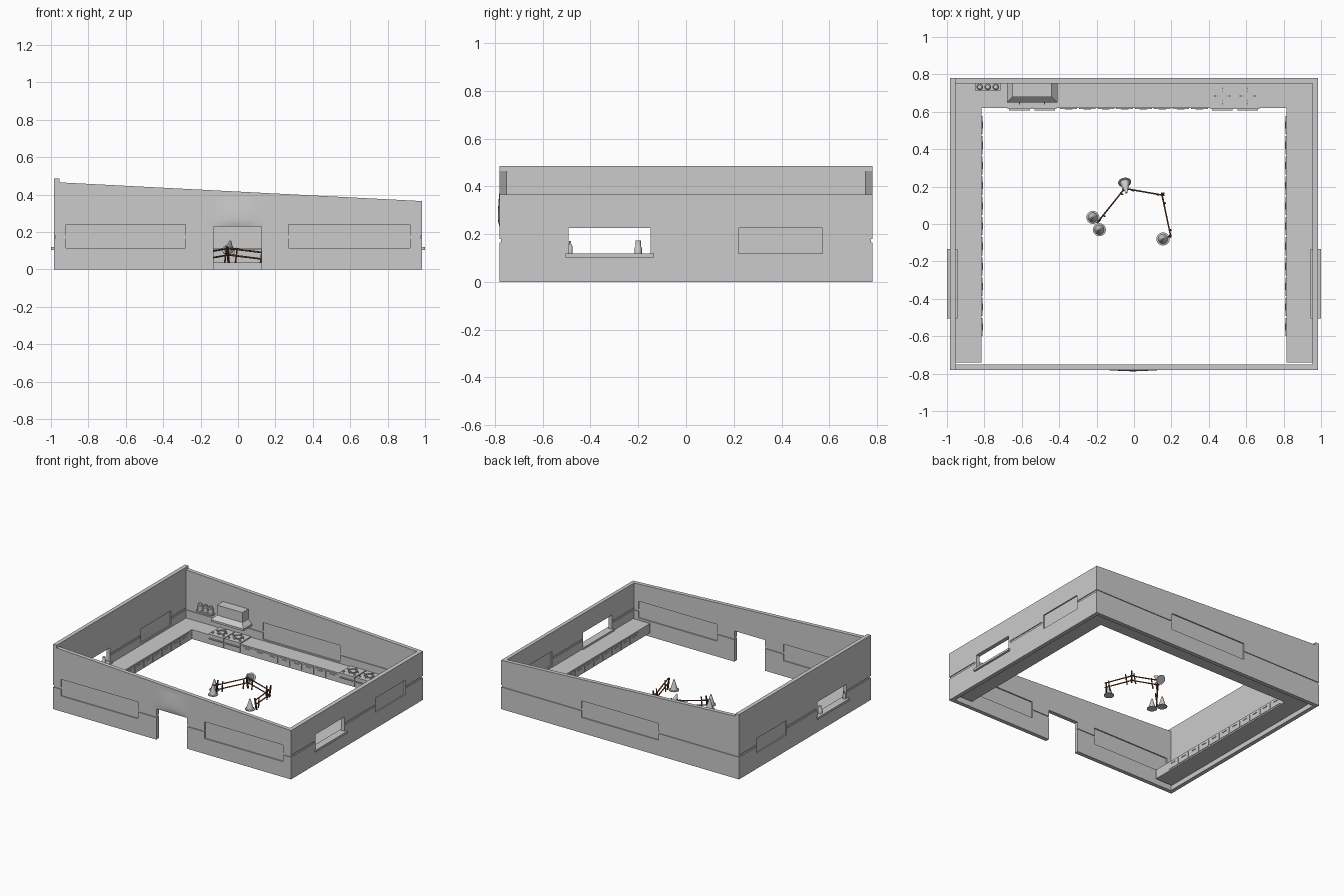
import bpy, bmesh, math
from mathutils import Vector

if "Cube" in bpy.data.objects:
    bpy.data.objects.remove(bpy.data.objects["Cube"])


def material(name, rgb):
    m = bpy.data.materials.new(name)
    m.use_nodes = True
    m.diffuse_color = (*rgb, 1)
    m.node_tree.nodes["Principled BSDF"].inputs["Base Color"].default_value = (*rgb, 1)
    return m


GREY = material("plain grey", (0.6, 0.6, 0.6))
BROWN = material("brown wood", (0.2, 0.07, 0.025))
DARK = material("dark wood", (0.07, 0.03, 0.015))


def finish(name, bm, mat=GREY, smooth=False):
    bmesh.ops.recalc_face_normals(bm, faces=bm.faces)
    me = bpy.data.meshes.new(name)
    bm.to_mesh(me)
    bm.free()
    me.materials.append(mat)
    ob = bpy.data.objects.new(name, me)
    bpy.context.collection.objects.link(ob)
    bpy.context.view_layer.objects.active = ob
    if smooth:
        bpy.ops.object.select_all(action='DESELECT')
        ob.select_set(True)
        bpy.ops.object.shade_smooth_by_angle(angle=math.radians(40))
    return ob


def add_box(bm, x, y, z):
    r = bmesh.ops.create_cube(bm, size=1)
    for v in r["verts"]:
        v.co = [(a + b) / 2 + c * (b - a) for (a, b), c in zip((x, y, z), v.co)]


def boxes(name, items, mat=GREY):
    bm = bmesh.new()
    for b in items:
        add_box(bm, *b)
    return finish(name, bm, mat)


def lathe(name, profile, at, axis=(0, 0, 1), n=20, mat=GREY):
    bm = bmesh.new()
    vs = [bm.verts.new((r, 0, z)) for r, z in profile]
    es = [bm.edges.new(p) for p in zip(vs, vs[1:])]
    bmesh.ops.spin(bm, geom=vs + es, cent=(0, 0, 0), axis=(0, 0, 1), angle=math.tau, steps=n)
    bmesh.ops.remove_doubles(bm, verts=bm.verts, dist=0.00005)
    ob = finish(name, bm, mat, True)
    ob.location = at
    ob.rotation_euler = Vector(axis).to_track_quat('Z', 'Y').to_euler()
    return ob


def beam(name, a, b, r, mat):
    a, b = Vector(a), Vector(b)
    bm = bmesh.new()
    bmesh.ops.create_cone(bm, cap_ends=True, segments=6, radius1=r, radius2=r * 0.85,
                          depth=(b - a).length)
    ob = finish(name, bm, mat)
    ob.location = (a + b) / 2
    ob.rotation_euler = (b - a).to_track_quat('Z', 'Y').to_euler()


def cut(ob, *box):
    c = boxes("cutter", [box])
    c.hide_render = True
    m = ob.modifiers.new("cut", 'BOOLEAN')
    m.operation, m.solver, m.object = 'DIFFERENCE', 'EXACT', c
    bpy.context.view_layer.objects.active = ob
    bpy.ops.object.modifier_apply(modifier=m.name)
    bpy.data.objects.remove(c)


# Walls: sloping outline with a lip, hollowed out
X, Y, T = 0.985, 0.78, 0.03
bm = bmesh.new()
outline = [(-X, 0), (X, 0), (X, 0.365), (-X + T, 0.465), (-X + T, 0.485), (-X, 0.485)]
f = bm.faces.new([bm.verts.new((x, -Y, z)) for x, z in outline])
r = bmesh.ops.extrude_face_region(bm, geom=[f])
bmesh.ops.translate(bm, vec=(0, 2 * Y, 0),
                    verts=[v for v in r["geom"] if isinstance(v, bmesh.types.BMVert)])
walls = finish("walls", bm)
IX, IY = X - T, Y - T
cut(walls, (-IX, IX), (-IY, IY), (-1, 1))

# Grooves around the walls, outside and inside
G, GZ = 0.006, (0.165, 0.18)
for s in (-1, 1):
    for d, e in ((X - G, X + 0.1), (IX - 0.1, IX + G)):
        k = e - X if d > IX else G
        cut(walls, sorted((s * d, s * e)), (-IY - k, IY + k) if d < IX else (-1, 1), GZ)
    for d, e in ((Y - G, Y + 0.1), (IY - 0.1, IY + G)):
        cut(walls, (-IX - G, IX + G) if d < IY else (-1.2, 1.2), sorted((s * d, s * e)), GZ)

# Recessed panels on both faces of the walls
D, PZ = 0.009, (0.115, 0.24)
for s, spans in ((-1, ((-0.92, -0.28), (0.27, 0.92))), (1, ((-0.32, 0.32),))):
    for span in spans:
        cut(walls, span, sorted((s * (Y - D), s * (Y + 0.1))), PZ)
        cut(walls, span, sorted((s * (IY - 0.1), s * (IY + D))), PZ)
for s in (-1, 1):
    cut(walls, sorted((s * (X - D), s * (X + 0.1))), (0.205, 0.585), (0.105, 0.24))
    cut(walls, sorted((s * (IX - 0.1), s * (IX + D))), (0.205, 0.585), (0.105, 0.24))
    cut(walls, sorted((s * 0.9, s * 1.1)), (-0.505, -0.135), (0.105, 0.24))

# Doorway with a soft swelling above it
cut(walls, (-0.13, 0.125), (-0.9, -0.7), (-0.1, 0.23))
bm = bmesh.new()
bmesh.ops.create_grid(bm, x_segments=16, y_segments=10, size=0.5)
for v in bm.verts:
    u, t = v.co.x, v.co.y + 0.5
    bulge = math.cos(math.pi * u) ** 2 * math.sin(math.pi * t ** 0.6)
    v.co = (u * 0.36 - 0.005, -Y - 0.0005 - 0.007 * bulge, 0.231 + t * 0.155)
finish("door_swelling", bm, GREY, True)


# Window frames, sills and inset panels
def frame(x, y, z, w):
    return [(x, (y[0], y[0] + w), z), (x, (y[1] - w, y[1]), z),
            (x, (y[0] + w, y[1] - w), (z[0], z[0] + w)),
            (x, (y[0] + w, y[1] - w), (z[1] - w, z[1]))]


for s, side in ((1, "left"), (-1, "right")):
    fx = sorted((s * IX, s * X))
    boxes(side + "_window_frame", frame(fx, (-0.505, -0.135), (0.105, 0.24), 0.014))
    boxes(side + "_window_sill", [(sorted((s * 0.945, s)), (-0.505, -0.135), (0.103, 0.119))])
    boxes(side + "_panel_frame", frame(fx, (0.205, 0.585), (0.105, 0.24), 0.014))

# Counters with drawer fronts and handles
CZ, E = (0.035, 0.105), 0.815
boxes("back_counter", [((-IX, IX), (0.62, IY), CZ)])
side_drawers, back_drawers = [], []
for s, side in ((1, "left"), (-1, "right")):
    boxes(side + "_counter", [(sorted((s * E, s * IX)), (-0.74, 0.62), CZ)])
    for i in range(11):
        y = -0.6 + i * 0.108
        side_drawers += [(sorted((s * (E - 0.004), s * E)), (y, y + 0.098), (0.045, 0.095)),
                         (sorted((s * (E - 0.009), s * E)), (y + 0.03, y + 0.068), (0.079, 0.084))]
for i in range(8):
    x = -0.4 + i * 0.1
    back_drawers += [((x + 0.005, x + 0.095), (0.616, 0.62), (0.045, 0.095)),
                     ((x + 0.03, x + 0.07), (0.611, 0.62), (0.079, 0.084))]
boxes("side_drawers", side_drawers)
boxes("back_drawers", back_drawers)

# Cookers with burners, knobs and oven handles
for i, x in enumerate((-0.612, -0.478, 0.472, 0.608)):
    boxes(f"cooker_{i}", [((x - 0.064, x + 0.064), (0.614, 0.745), (0.04, 0.113)),
                          ((x - 0.055, x + 0.055), (0.606, 0.614), (0.078, 0.086))])
    grate = [((x - 0.045, x - 0.022), (0.683, 0.687), (0.113, 0.122)),
             ((x + 0.022, x + 0.045), (0.683, 0.687), (0.113, 0.122)),
             ((x - 0.002, x + 0.002), (0.64, 0.663), (0.113, 0.122)),
             ((x - 0.002, x + 0.002), (0.707, 0.73), (0.113, 0.122))]
    boxes(f"grate_{i}", grate)
    lathe(f"burner_{i}", [(0.035, 0), (0.035, 0.006), (0.027, 0.006), (0.027, 0)],
          (x, 0.685, 0.113))
    for k in (-0.045, 0.045):
        lathe(f"cooker_knob_{i}", [(0.007, 0), (0.007, 0.008), (0, 0.008)],
              (x + k, 0.64, 0.113), n=10)

# Extractor hood: rim, flare and box
boxes("hood_rim", [((-0.68, -0.41), (0.65, IY), (0.19, 0.205))])
bm = bmesh.new()
rings = []
for inset, z in ((0, 0.205), (0.03, 0.235), (0.03, 0.31)):
    x0, x1, y0 = -0.68 + inset, -0.41 - inset, 0.65 + inset
    rings.append([bm.verts.new((x, y, z)) for x, y in
                  ((x0, y0), (x1, y0), (x1, IY), (x0, IY))])
for lo, hi in zip(rings, rings[1:]):
    for i in range(4):
        j = (i + 1) % 4
        bm.faces.new((lo[i], lo[j], hi[j], hi[i]))
bm.faces.new(rings[0])
bm.faces.new(rings[-1])
finish("hood_body", bm)

# Wall shelf with jars, and items on the window sill
boxes("wall_shelf", [((-0.85, -0.715), (0.715, IY), (0.195, 0.205))])
JAR = [(0, 0), (0.018, 0), (0.018, 0.035), (0.012, 0.04), (0.012, 0.05), (0, 0.05)]
for i in range(3):
    lathe(f"jar_{i}", JAR, (-0.825 + i * 0.043, 0.733, 0.205), n=14)
lathe("sill_bottle", [(0, 0), (0.01, 0), (0.01, 0.03), (0.004, 0.04), (0.004, 0.052), (0, 0.052)],
      (-0.97, -0.485, 0.119), n=12)
lathe("sill_jar", [(0, 0), (0.015, 0), (0.015, 0.025), (0.011, 0.03), (0.011, 0.054), (0, 0.054)],
      (-0.97, -0.2, 0.119), n=12)

# Rustic fence: leaning posts and crooked rails
nodes = [Vector(p) for p in ((-0.19, 0.015, 0), (-0.05, 0.19, 0), (0.15, 0.155, 0), (0.195, -0.06, 0))]
for i, p in enumerate(nodes):
    lean = 0.008 * (-1) ** i
    beam(f"fence_post_{i}", p + Vector((0, 0, 0.035)), p + Vector((lean, lean, 0.122)), 0.007, DARK)
for i, (a, b) in enumerate(zip(nodes, nodes[1:])):
    tilt = 0.014 * (-1) ** i
    over = (b - a) * 0.06
    for z in (0.065, 0.1):
        beam(f"fence_rail_{i}", a - over + Vector((0, 0, z - tilt)),
             b + over + Vector((0, 0, z + tilt)), 0.005, BROWN)
    for t in (0.18, 0.85):
        m = a.lerp(b, t)
        beam(f"fence_stake_{i}", m + Vector((0, 0, 0.035)), m + Vector((0.01, -0.006, 0.115)), 0.005, BROWN)

# Pointed cones with brims, one hung on the fence
CONE = [(0, 0), (0.035, 0), (0.035, 0.005), (0.026, 0.007), (0.004, 0.08), (0, 0.082)]
for i, (x, y) in enumerate(((-0.22, 0.035), (-0.185, -0.03), (0.155, -0.08))):
    lathe(f"cone_{i}", CONE, (x, y, 0.035))
lathe("hung_cone", CONE, (-0.05, 0.225, 0.1), (0.12, -0.75, 0.65))
